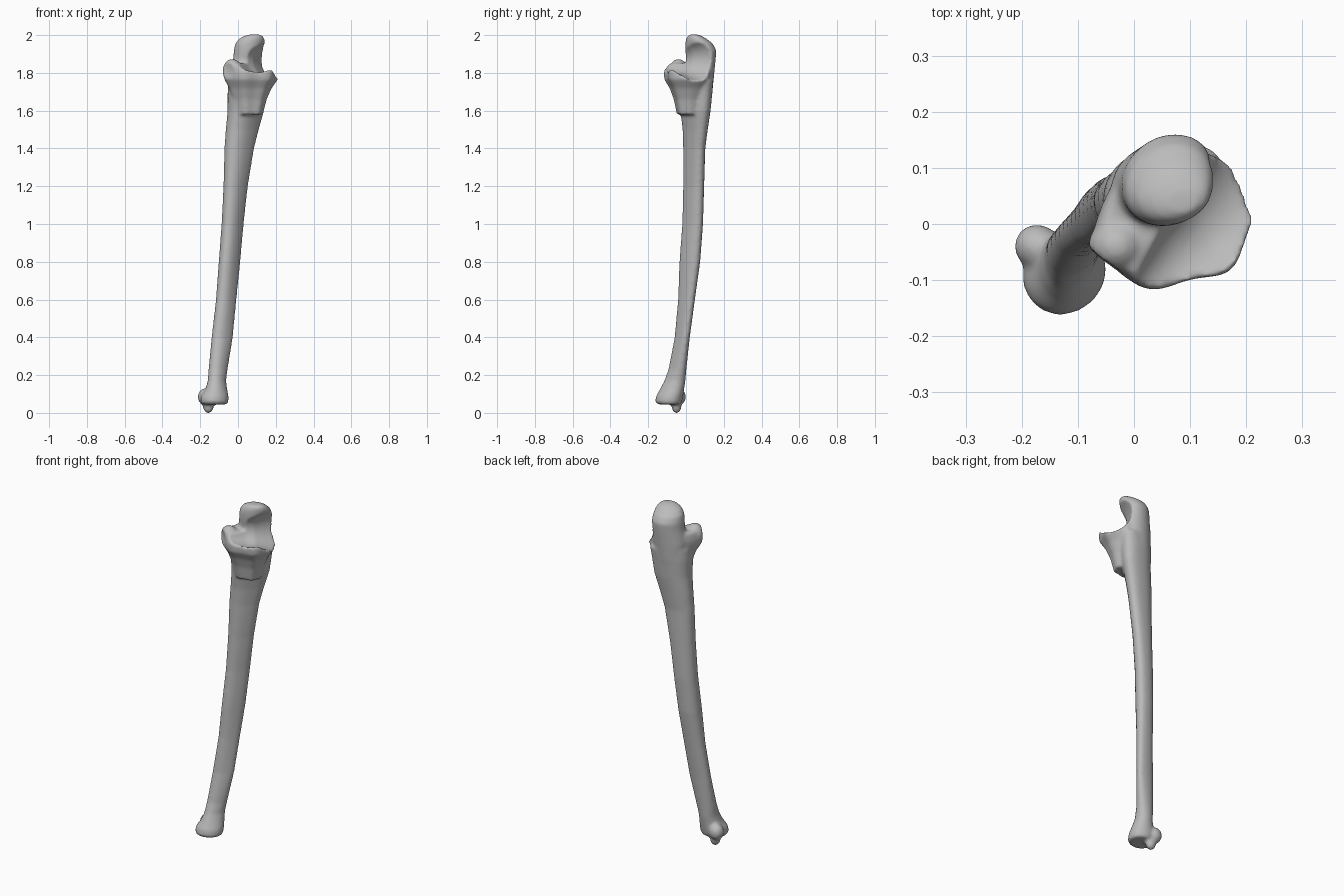
import bpy, bmesh, math
from mathutils import Matrix, Vector

if "Cube" in bpy.data.objects:
    bpy.data.objects.remove(bpy.data.objects["Cube"], do_unlink=True)

SIDES = 40


def box_ring(z, x0, x1, y0, y1, skew, tri):
    """Rounded, slightly three-sided section fitted to a rectangle."""
    raw = []
    for i in range(SIDES):
        t = math.tau * i / SIDES
        r = 1 + tri * math.cos(3 * (t - math.radians(135)))
        raw.append((r * math.cos(t), r * math.sin(t + skew)))
    xs, ys = zip(*raw)
    fit = lambda v, vs, a, b: a + (b - a) * (v - min(vs)) / (max(vs) - min(vs))
    return [Vector((fit(x, xs, x0, x1), fit(y, ys, y0, y1), z)) for x, y in raw]


def spline_ring(z, outline, scale, centre):
    """Closed smooth section through a few outline points."""
    pts, n, out = [Vector(p) for p in outline], len(outline), []
    for i in range(n):
        a, b, c, d = (pts[(i + k) % n] for k in (-1, 0, 1, 2))
        for t in (0, 0.25, 0.5, 0.75):
            p = 0.5 * (2 * b + (c - a) * t + (2 * a - 5 * b + 4 * c - d) * t * t
                       + (3 * b - a - 3 * c + d) * t ** 3)
            p = centre + (p - centre) * scale
            out.append(Vector((p.x, p.y, z)))
    return out


def loft(bm, rings):
    loops = [[bm.verts.new(p) for p in ring] for ring in rings]
    for lo, hi in zip(loops, loops[1:]):
        n = len(lo)
        for i in range(n):
            j = (i + 1) % n
            bm.faces.new((lo[i], lo[j], hi[j], hi[i]))
    bm.faces.new(loops[0][::-1])
    bm.faces.new(loops[-1])


def ellipsoid(bm, centre, radii):
    m = Matrix.Translation(centre) @ Matrix.Diagonal((*radii, 1))
    bmesh.ops.create_uvsphere(bm, u_segments=32, v_segments=20, radius=1, matrix=m)


def make_object(name, bm):
    bmesh.ops.recalc_face_normals(bm, faces=bm.faces)
    mesh = bpy.data.meshes.new(name)
    bm.to_mesh(mesh)
    bm.free()
    ob = bpy.data.objects.new(name, mesh)
    bpy.context.scene.collection.objects.link(ob)
    return ob


bm = bmesh.new()

# Long shaft: height, x range, y range
shaft = [
    (.045, -.19, -.058, -.15, -.03), (.06, -.2, -.05, -.163, -.02),
    (.09, -.195, -.05, -.158, -.015), (.125, -.172, -.057, -.138, -.01),
    (.17, -.16, -.063, -.115, -.003), (.23, -.156, -.055, -.093, .002),
    (.4, -.14, -.027, -.06, .02), (.6, -.117, -.008, -.042, .047),
    (.8, -.102, .012, -.035, .075), (1.0, -.087, .03, -.02, .09),
    (1.2, -.077, .052, -.015, .096), (1.4, -.072, .085, -.015, .102),
    (1.5, -.065, .11, -.018, .115), (1.6, -.055, .138, -.03, .13),
    (1.7, -.055, .15, -.045, .14), (1.76, -.05, .16, -.05, .145),
]
loft(bm, [box_ring(*r, .3 * min(1, r[0] * 3), .07 * min(1, r[0] * 3)) for r in shaft])

# Hooked upper end
hook = [
    (1.6, -.03, .1, .03, .125), (1.7, -.04, .13, .02, .14),
    (1.8, -.04, .145, .0, .15), (1.88, -.025, .143, .0, .158),
    (1.92, -.022, .145, -.004, .161), (1.955, -.015, .143, -.004, .142),
    (1.98, .005, .14, .0, .11), (1.995, .03, .132, .008, .085),
    (2.003, .06, .115, .02, .06),
]
loft(bm, [box_ring(*r, .15, 0) for r in hook])

# Flared shelf in front of the hook
shelf = [(-.075, -.04), (-.03, -.085), (.03, -.118), (.1, -.1), (.17, -.085), (.2, -.03),
         (.215, .02), (.18, .1), (.1, .13), (0, .11), (-.05, .05)]
levels = [(1.58, .5), (1.66, .62), (1.72, .78), (1.765, .98), (1.8, 1), (1.835, .95), (1.85, .88)]
loft(bm, [spline_ring(z, shelf, s, Vector((.05, .02))) for z, s in levels])

# Side lobe, rear knob and pointed tip of the lower end
ellipsoid(bm, (-.03, -.04, 1.81), (.052, .05, .064))
ellipsoid(bm, (-.173, -.04, .085), (.04, .04, .045))
ellipsoid(bm, (-.157, -.05, .035), (.029, .026, .037))
bone = make_object("forearm_bone", bm)

# Socket cutter: flared spool lying across the shelf
bm = bmesh.new()
spool = [(-.2, .035), (-.1, .045), (-.04, .062), (.03, .08), (.08, .083), (.13, .1), (.17, .115), (.3, .16)]
along, across, up = Vector((1, 1, 0)).normalized(), Vector((1, -1, 0)).normalized(), Vector((0, 0, 1))
loft(bm, [[along * w + across * (.115 + r * math.cos(a)) + up * (1.875 + r * math.sin(a))
           for a in (math.tau * i / SIDES for i in range(SIDES))] for w, r in spool])
socket_cutter = make_object("socket_cutter", bm)

# Shallow hollow cutter for the side lobe
bm = bmesh.new()
ellipsoid(bm, (-.13, -.175, 1.815), (.14, .14, .14))
hollow_cutter = make_object("hollow_cutter", bm)


# Fuse the parts, carve the hollows and soften the result
def add_remesh():
    m = bone.modifiers.new("fuse", 'REMESH')
    m.mode, m.voxel_size = 'VOXEL', .007


add_remesh()
for cutter in (socket_cutter, hollow_cutter):
    cutter.hide_render = True
    m = bone.modifiers.new("carve", 'BOOLEAN')
    m.operation, m.object, m.solver = 'DIFFERENCE', cutter, 'EXACT'
add_remesh()
m = bone.modifiers.new("soften", 'SMOOTH')
m.factor, m.iterations = .5, 8

bpy.context.view_layer.update()
graph = bpy.context.evaluated_depsgraph_get()
mesh = bpy.data.meshes.new_from_object(bone.evaluated_get(graph))
bone.modifiers.clear()
bone.data = mesh
for cutter in (socket_cutter, hollow_cutter):
    bpy.data.objects.remove(cutter, do_unlink=True)
mesh.polygons.foreach_set("use_smooth", [True] * len(mesh.polygons))

# Plain grey finish
grey = bpy.data.materials.new("bone_grey")
grey.use_nodes = True
grey.diffuse_color = (.5, .5, .5, 1)
grey.node_tree.nodes["Principled BSDF"].inputs["Base Color"].default_value = (.5, .5, .5, 1)
mesh.materials.clear()
mesh.materials.append(grey)
